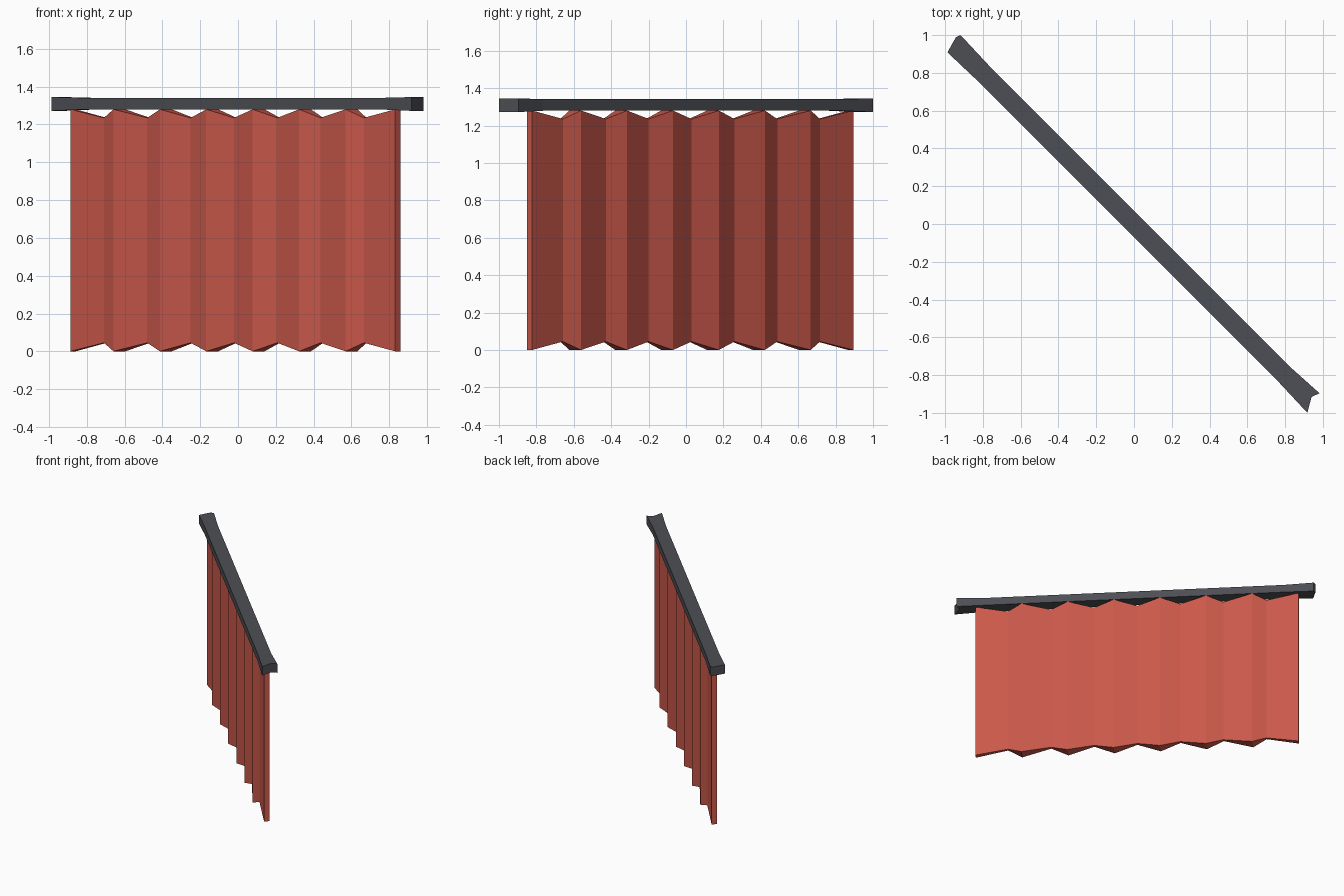
import bpy, bmesh, math

if "Cube" in bpy.data.objects:
    bpy.data.objects.remove(bpy.data.objects["Cube"])

R = math.sqrt(0.5)


def diagonal(u, v, z):
    """u runs along the rail (left-back to right-front), v across it."""
    return ((u + v) * R, (v - u) * R, z)


def loft(name, rings, color):
    """Bridge equal-sized cross-sections and cap both ends."""
    bm = bmesh.new()
    rows = [[bm.verts.new(diagonal(*p)) for p in ring] for ring in rings]
    n = len(rows[0])
    for a, b in zip(rows, rows[1:]):
        for i in range(n):
            j = (i + 1) % n
            bm.faces.new((a[i], a[j], b[j], b[i]))
    bm.faces.new(rows[0])
    bm.faces.new(rows[-1])
    bmesh.ops.recalc_face_normals(bm, faces=bm.faces)
    mesh = bpy.data.meshes.new(name)
    bm.to_mesh(mesh)
    bm.free()
    ob = bpy.data.objects.new(name, mesh)
    bpy.context.collection.objects.link(ob)
    mat = bpy.data.materials.new(name + "_colour")
    mat.diffuse_color = (*color, 1)
    mat.use_nodes = True
    mat.node_tree.nodes["Principled BSDF"].inputs["Base Color"].default_value = mat.diffuse_color
    mesh.materials.append(mat)
    return ob


def section(outline, low, high):
    """Closed section from a plan line of (u, v) points at two heights."""
    return ([(u, v, low) for u, v in outline] +
            [(u, v, high) for u, v in reversed(outline)])


# Rail: slim bar with flared, creased ends
rail = [
    section([(-1.341, -0.056), (-1.366, 0.033), (-1.356, 0.058)], 1.272, 1.345),
    section([(-1.13, -0.05), (-1.13, 0.025), (-1.13, 0.05)], 1.279, 1.341),
    section([(1.13, -0.05), (1.13, 0.015), (1.13, 0.05)], 1.279, 1.341),
    section([(1.356, -0.058), (1.312, 0.017), (1.328, 0.061)], 1.272, 1.345),
]
loft("curtain_rail", rail, (0.075, 0.078, 0.09))

# Curtain: full pleats alternate with thin valleys drawn toward the centre
PLEATS = 7
pitch = 2.43 / PLEATS
curtain = []
for i in range(PLEATS + 1):
    u = -1.24 + i * pitch
    front, back = (-0.014, 0.026) if i in (0, PLEATS) else (-0.039, 0.05)
    curtain.append(section([(u, front), (u, back)], 0.0, 1.28))
    if i < PLEATS:
        u = -0.998 + i * 0.324
        curtain.append(section([(u, -0.005), (u, 0.016)], 0.045, 1.235))
loft("pleated_curtain", curtain, (0.60, 0.10, 0.07))
